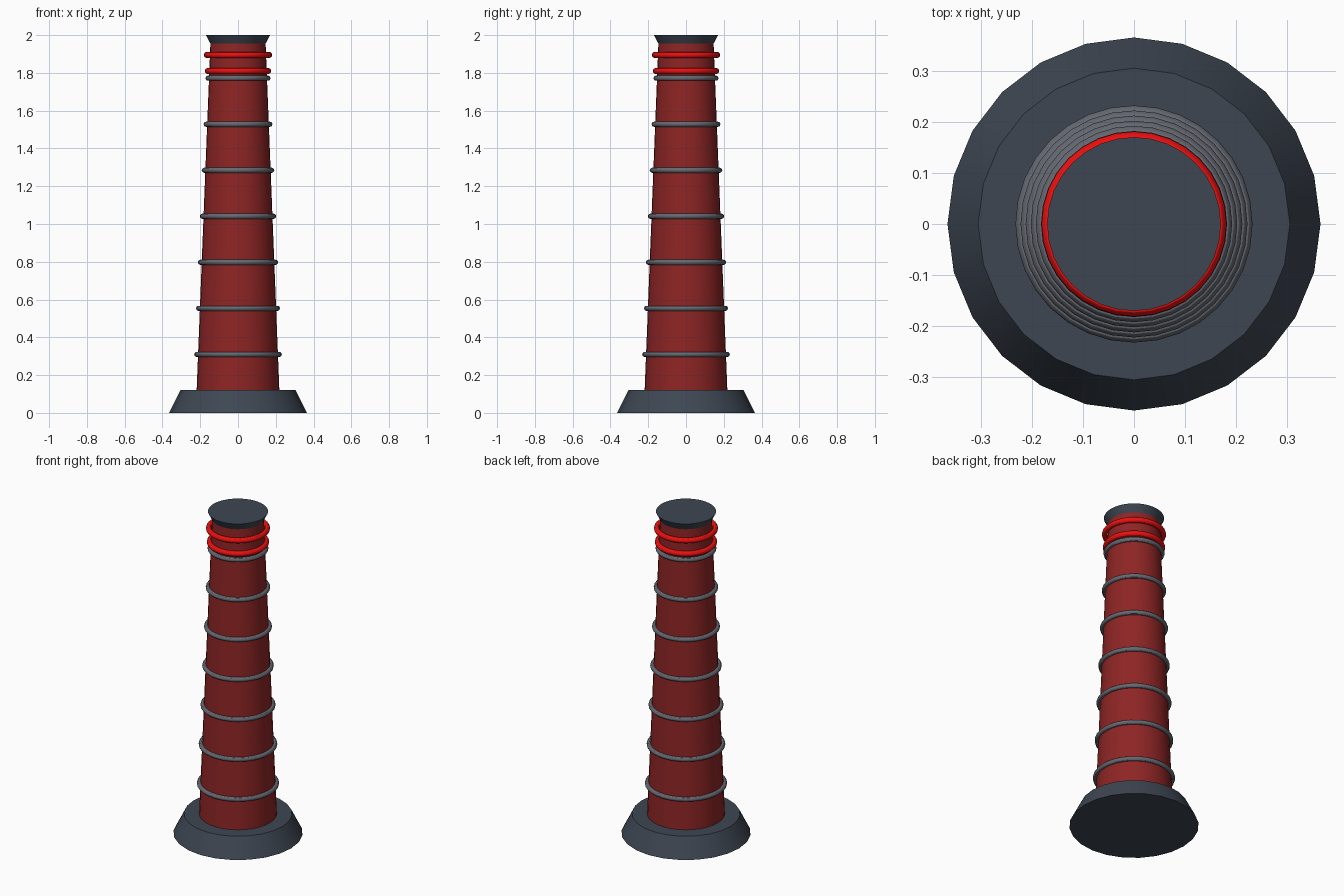
import bpy, math

if "Cube" in bpy.data.objects:
    bpy.data.objects.remove(bpy.data.objects["Cube"])


def material(name, rgb):
    m = bpy.data.materials.new(name)
    m.diffuse_color = (*rgb, 1)
    m.use_nodes = True
    m.node_tree.nodes["Principled BSDF"].inputs["Base Color"].default_value = m.diffuse_color
    return m


SLATE = material("slate", (0.048, 0.062, 0.085))
BRICK = material("brick_red", (0.27, 0.018, 0.018))
STEEL = material("steel", (0.13, 0.14, 0.165))
RED = material("bright_red", (0.85, 0.005, 0.005))


def finish(name, mat):
    ob = bpy.context.object
    ob.name = name
    ob.data.materials.append(mat)
    bpy.ops.object.shade_smooth_by_angle(angle=math.radians(30))
    return ob


def frustum(name, r1, r2, z1, z2, sides, mat):
    bpy.ops.mesh.primitive_cone_add(vertices=sides, radius1=r1, radius2=r2,
                                    depth=z2 - z1, location=(0, 0, (z1 + z2) / 2))
    return finish(name, mat)


def ring(name, outer, minor, z, mat):
    bpy.ops.mesh.primitive_torus_add(major_radius=outer - minor, minor_radius=minor,
                                     major_segments=32, minor_segments=12,
                                     location=(0, 0, z))
    return finish(name, mat)


# Flared foot, tapering stack and flared cap
frustum("base", 0.365, 0.305, 0.0, 0.12, 24, SLATE)
frustum("stack", 0.219, 0.146, 0.12, 1.96, 32, BRICK)
frustum("cap", 0.143, 0.17, 1.95, 2.0, 32, SLATE)

# Seven evenly spaced bands shrinking with the taper
for i in range(7):
    t = i / 6
    ring(f"band_{i + 1}", 0.232 - 0.06 * t, 0.0135, 0.31 + 1.462 * t, STEEL)

# Two bright warning rings near the top
ring("lower_warning_ring", 0.176, 0.016, 1.81, RED)
ring("upper_warning_ring", 0.181, 0.016, 1.895, RED)
